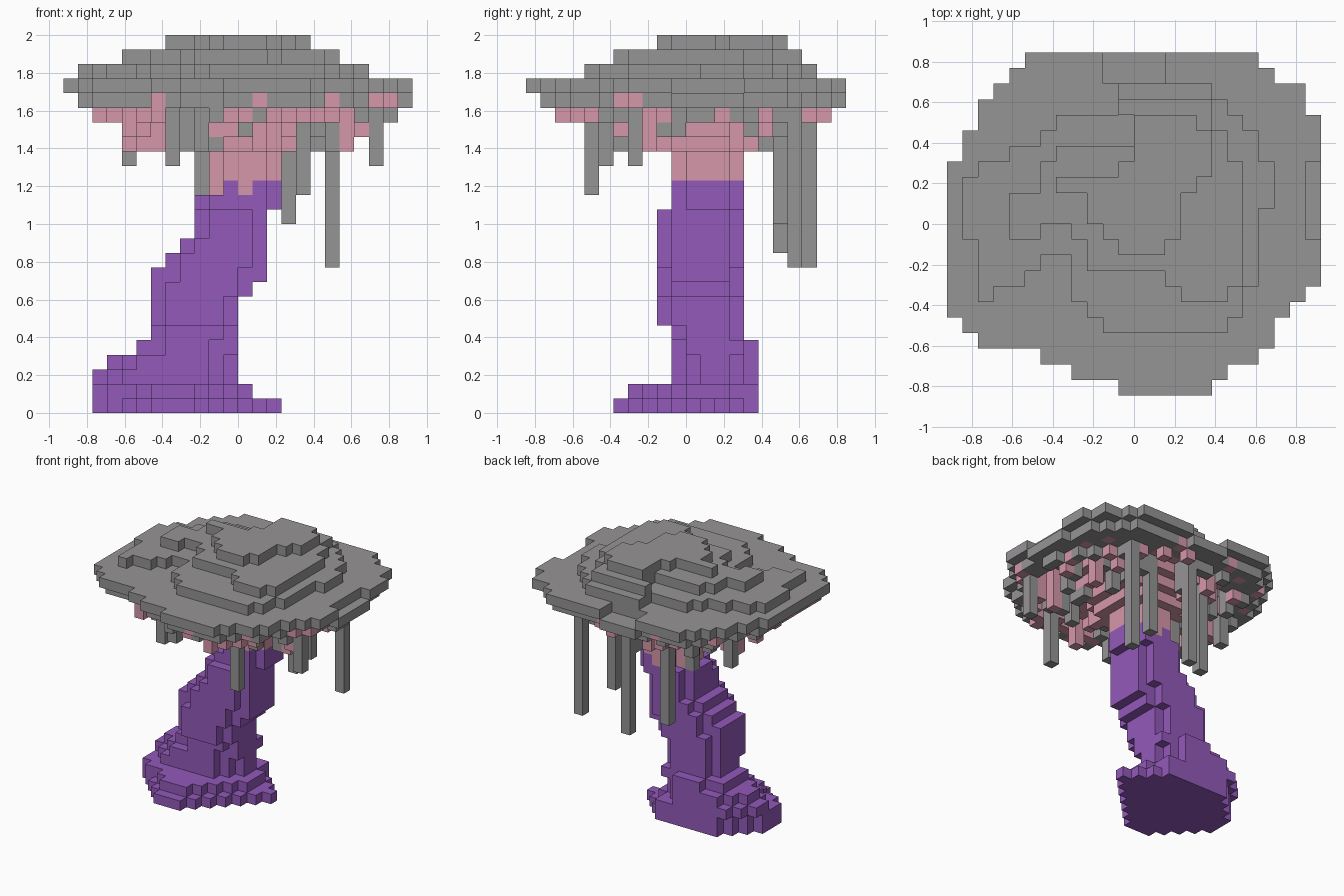
import bpy
import bmesh
import random
from mathutils import Vector

cube = bpy.data.objects.get("Cube")
if cube:
    bpy.data.objects.remove(cube, do_unlink=True)

random.seed(4)
UNIT = 2 / 26
SIDES = [Vector(s) for s in ((1, 0, 0), (-1, 0, 0), (0, 1, 0), (0, -1, 0), (0, 0, 1), (0, 0, -1))]


def material(name, color):
    mat = bpy.data.materials.new(name)
    mat.use_nodes = True
    mat.diffuse_color = (*color, 1)
    mat.node_tree.nodes["Principled BSDF"].inputs["Base Color"].default_value = (*color, 1)
    return mat


grey = material("cap grey", (0.305, 0.297, 0.303))
pink = material("gill pink", (0.67, 0.31, 0.40))
purple = material("stem purple", (0.29, 0.10, 0.49))


def rows(start_y, z, spans):
    """Fill one layer from x spans, listed from front to back."""
    cells = set()
    for step, (left, right) in enumerate(spans):
        cells |= {(x, start_y + step, z) for x in range(left, right)}
    return cells


def oval(z, x0, x1, y0, y1, power):
    """Fill one layer with a rounded block."""
    cx, cy, rx, ry = (x0 + x1) / 2, (y0 + y1) / 2, (x1 - x0) / 2, (y1 - y0) / 2
    return {(x, y, z) for x in range(x0, x1) for y in range(y0, y1)
            if abs((x + 0.5 - cx) / rx) ** power + abs((y + 0.5 - cy) / ry) ** power <= 1.05}


def column(x, y, bottom, top=22):
    return {(x, y, z) for z in range(bottom, top)}


def build(name, cells, occupied, mat):
    """Make the outer faces of a set of blocks."""
    bm = bmesh.new()
    corners = {}

    def corner(point):
        key = tuple(round(c * 2) for c in point)
        if key not in corners:
            corners[key] = bm.verts.new(point * UNIT)
        return corners[key]

    for cell in sorted(cells):
        middle = Vector(cell) + Vector((0.5, 0.5, 0.5))
        for side in SIDES:
            if tuple(int(c) for c in Vector(cell) + side) in occupied:
                continue
            u = Vector((side.y, side.z, side.x))
            v = side.cross(u)
            ring = [middle + (side + a * u + b * v) / 2
                    for a, b in ((-1, -1), (1, -1), (1, 1), (-1, 1))]
            bm.faces.new([corner(p) for p in ring])
    mesh = bpy.data.meshes.new(name)
    bm.to_mesh(mesh)
    bm.free()
    mesh.materials.append(mat)
    obj = bpy.data.objects.new(name, mesh)
    bpy.context.collection.objects.link(obj)


# Cap: brim and three terraces
brim = rows(-11, 22, [(-1, 5), (-4, 6), (-6, 8), (-10, 9), (-11, 9), (-12, 10), (-12, 11)]
            + [(-12, 12)] * 8
            + [(-11, 12)] * 2 + [(-10, 12), (-10, 11), (-9, 11), (-8, 9), (-7, 8)])
flaps = {c for c in brim if (c[0] == 11 and -1 <= c[1] < 4) or (-2 <= c[0] < 2 and c[1] >= 9)}
cap = brim - flaps
cap |= {(x, y, 21) for x, y, z in flaps}
terrace = rows(-7, 23, [(-2, 6), (-3, 7), (-10, 7), (-10, 8), (-10, 8), (-10, 8), (-11, 8), (-11, 8),
                        (-11, 9), (-11, 9), (-10, 9), (-8, 8), (-6, 8), (-5, 7), (-1, 6), (-1, 5)])
bay = {-3: (-6, -4), -4: (-7, -4), -5: (-9, -4)}
cap |= {c for c in terrace if not (c[1] in bay and bay[c[1]][0] <= c[0] < bay[c[1]][1])}
cap |= rows(-5, 24, [(3, 6), (2, 7), (-3, 7), (-3, 7), (-4, 7), (-8, 7), (-8, 7), (-6, 7),
                     (-6, 7), (-5, 6), (0, 6), (0, 5), (-1, 5)])
cap |= rows(-1, 24, [(-8, -6)])
cap |= rows(-2, 25, [(-1, 2), (-2, 3), (-3, 3), (-3, 3), (-5, 4), (-1, 5), (0, 5), (0, 5), (0, 4)])

# Stem: foot spreading to the front, then a leaning rounded trunk
stem = rows(-5, 0, [(-6, -3), (-7, -2), (-8, -1), (-9, 0), (-10, 1),
                    (-10, 2), (-10, 3), (-9, 2), (-8, 1), (-7, 0)])
stem |= rows(-4, 1, [(-6, -3), (-7, -2), (-9, -1), (-10, 0), (-10, 1), (-10, 1), (-9, 1), (-8, 0), (-7, 0)])
leaning = [(-10, 0), (-9, 0), (-7, 0), (-6, 0), (-6, 0), (-6, 0), (-6, 1), (-6, 2),
           (-5, 2), (-4, 2), (-3, 2), (-3, 2), (-3, 3), (-2, 3)]
for z, (left, right) in enumerate(leaning, 2):
    stem |= oval(z, left, right, -2 if 6 <= z < 14 else -1, 5 if z < 5 else 4, 1.8 if z < 5 else 2.1)

# Collar: pink neck flaring into the gills
collar = set()
for z in range(16, 22):
    grow = max(0, z - 17)
    collar |= oval(z, -2 - grow, 3 + grow, -1 - grow, 4 + grow, 2.5)
blend = {c for c in stem if c[2] == 15 and c[0] in (-2, 0)}
collar |= blend
stem -= blend

# Tendrils: long ones at the back, short ones around
tendrils = set()
for x, y, bottom in ((6, 7, 10), (0, 8, 10), (-3, 6, 11), (3, 6, 13), (4, -7, 15),
                     (-3, 2, 15), (-8, 3, 17), (-5, -6, 17), (9, -4, 17)):
    tendrils |= column(x, y, bottom)

# Gills: a stepped ring under the brim, with hanging strands inside it
grey_gills, pink_gills = set(), set()
for x, y, z in sorted(brim):
    radius = (((x + 0.3) / 12) ** 2 + ((y + 0.3) / 11) ** 2) ** 0.5
    inset = all((x + a, y + b, z) in brim for a, b in ((1, 0), (-1, 0), (0, 1), (0, -1)))
    if inset and radius > 0.74:
        (pink_gills if random.random() < 0.15 else grey_gills).add((x, y, 21))
    limit = 18 if radius < 0.68 else 19 if radius < 0.77 else 20
    if radius < 0.87 and random.random() < 0.34:
        strand = column(x, y, random.randint(limit, min(20, limit + 2)))
        (pink_gills if random.random() < 0.5 else grey_gills).update(strand)
grey_gills -= tendrils | collar | cap | pink_gills
pink_gills -= tendrils | collar | cap
tendrils -= stem
collar -= tendrils

everything = cap | stem | collar | tendrils | grey_gills | pink_gills
build("cap", cap, everything, grey)
build("stem", stem, everything, purple)
build("collar", collar, everything, pink)
build("tendrils", tendrils, everything, grey)
build("grey_gills", grey_gills, everything, grey)
build("pink_gills", pink_gills, everything, pink)
